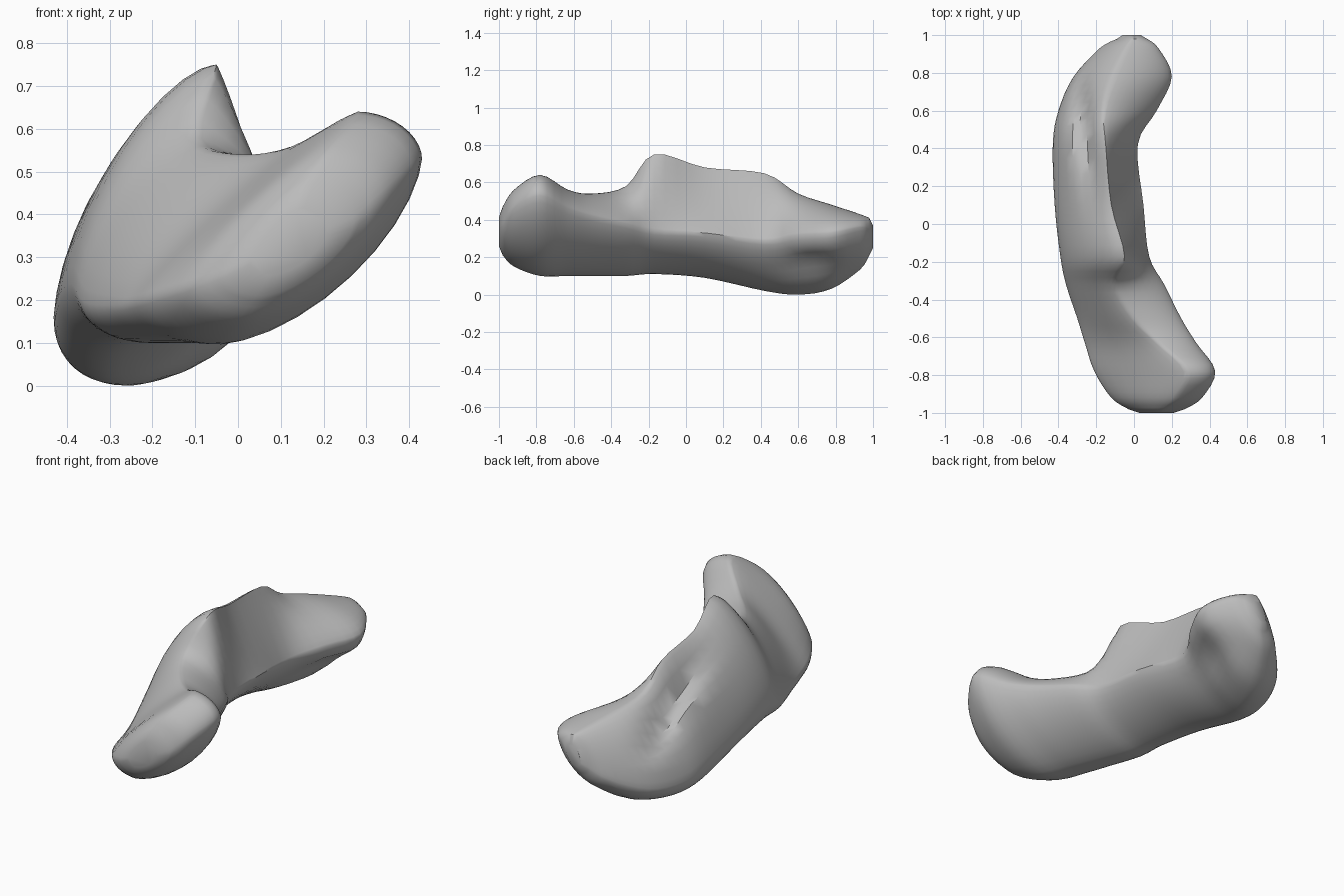
import bpy
import bmesh
import math
from mathutils import Vector

cube = bpy.data.objects.get("Cube")
if cube:
    bpy.data.objects.remove(cube, do_unlink=True)

# Outline along the body, in hundredths:
# y, left, right, bottom, top, crest x, belly height
OUTLINE = [
    (-98, -3, 27, 21, 47, 16, 38),
    (-92, -12, 36, 15, 56, 22, 46),
    (-78, -21, 43, 10, 64, 28, 53),
    (-63, -26, 33, 10, 56, 13, 46),
    (-50, -30, 25, 10, 54, 0, 42),
    (-32, -36, 16, 10, 58, -10, 38),
    (-17, -39, 8, 11, 75, -5, 34),
    (10, -42, 5, 9, 68, -12, 33),
    (42, -43, 2, 2, 65, -15, 29),
    (60, -40, 12, 0, 54, -16, 32),
    (78, -32, 20, 3, 48, -11, 33),
    (93, -18, 13, 13, 43, -4, 36),
    (98, -9, 7, 21, 41, -1, 35),
]
RING_STEPS = 4
ARC_STEPS = 10


def spline(a, b, c, d, t):
    """Smooth curve from b to c."""
    return 0.5 * (2 * b + (c - a) * t + (2 * a - 5 * b + 4 * c - d) * t * t
                  + (3 * b - a - 3 * c + d) * t ** 3)


def smooth_outline(stations):
    last = len(stations) - 1
    result = []
    for i in range(last):
        before, after = stations[max(i - 1, 0)], stations[min(i + 2, last)]
        result += [spline(before, stations[i], stations[i + 1], after, s / RING_STEPS)
                   for s in range(RING_STEPS)]
    return result + [stations[last]]


def bump(value, centre, width):
    return math.exp(-((value - centre) / width) ** 2)


def sculpt(p):
    """Press the upper groove and the hollow joint face into the surface."""
    if p.z > 0.25:
        p.z -= 0.12 * bump(p.x, -0.21 - 0.1 * p.y, 0.05) * bump(p.y, 0.46, 0.25)
    elif p.x > -0.2:
        dent = 0.03 * bump(p.y, 0.68, 0.17) * bump(p.z, 0.15, 0.08)
        p += Vector((-dent, 0, dent))
    return p


def cross_section(station):
    """Four arcs that join the outer edge, crest, belly and keel."""
    y, left, right, bottom, top, crest_x, belly_z = station
    outer = Vector((left, y, bottom + 0.2 * (top - bottom)))
    crest = Vector((crest_x, y, top))
    belly = Vector((right, y, belly_z))
    keel = Vector((left + 0.29 * (right - left), y, bottom))
    # The front lobe has a flat upper edge; the inner slope is hollow mid-body
    flank_power = 1.35 + 0.4 * bump(y, -0.75, 0.25)
    inner_power = 1 + 1.1 * bump(y, 0.15, 0.55)
    arcs = [
        (outer, crest, (crest.x, y, outer.z), flank_power),
        (crest, belly, (crest.x, y, belly.z), inner_power),
        (belly, keel, (keel.x, y, belly.z), 1.3),
        (keel, outer, (keel.x, y, outer.z), 1),
    ]
    ring = []
    for start, end, corner, power in arcs:
        centre = Vector(corner)
        for s in range(ARC_STEPS):
            angle = math.pi / 2 * s / ARC_STEPS
            ring.append(sculpt(centre + (start - centre) * math.cos(angle) ** power
                               + (end - centre) * math.sin(angle) ** power))
    return ring


# Loft the body through its cross sections
stations = [Vector(row) / 100 for row in OUTLINE]
bm = bmesh.new()
rings = [[bm.verts.new(p) for p in cross_section(station)]
         for station in smooth_outline(stations)]
count = len(rings[0])
for near, far in zip(rings, rings[1:]):
    for i in range(count):
        j = (i + 1) % count
        bm.faces.new((near[i], near[j], far[j], far[i]))

# Rounded ends
for ring, end_y in ((rings[0], -1), (rings[-1], 1)):
    middle = sum((v.co for v in ring), Vector()) / count
    inner = [bm.verts.new(v.co.lerp(middle, 0.4)) for v in ring]
    for v in inner:
        v.co.y = end_y
    for i in range(count):
        j = (i + 1) % count
        bm.faces.new((ring[i], ring[j], inner[j], inner[i]))
    bm.faces.new(inner)
bmesh.ops.recalc_face_normals(bm, faces=bm.faces)

mesh = bpy.data.meshes.new("bone_body")
bm.to_mesh(mesh)
bm.free()
body = bpy.data.objects.new("bone_body", mesh)
bpy.context.collection.objects.link(body)

# Plain grey surface
grey = bpy.data.materials.new("plain_grey")
grey.use_nodes = True
colour = (0.5, 0.5, 0.5, 1)
grey.diffuse_color = colour
grey.node_tree.nodes["Principled BSDF"].inputs["Base Color"].default_value = colour
mesh.materials.append(grey)

bpy.context.view_layer.objects.active = body
body.select_set(True)
bpy.ops.object.shade_smooth_by_angle(angle=math.radians(40))
